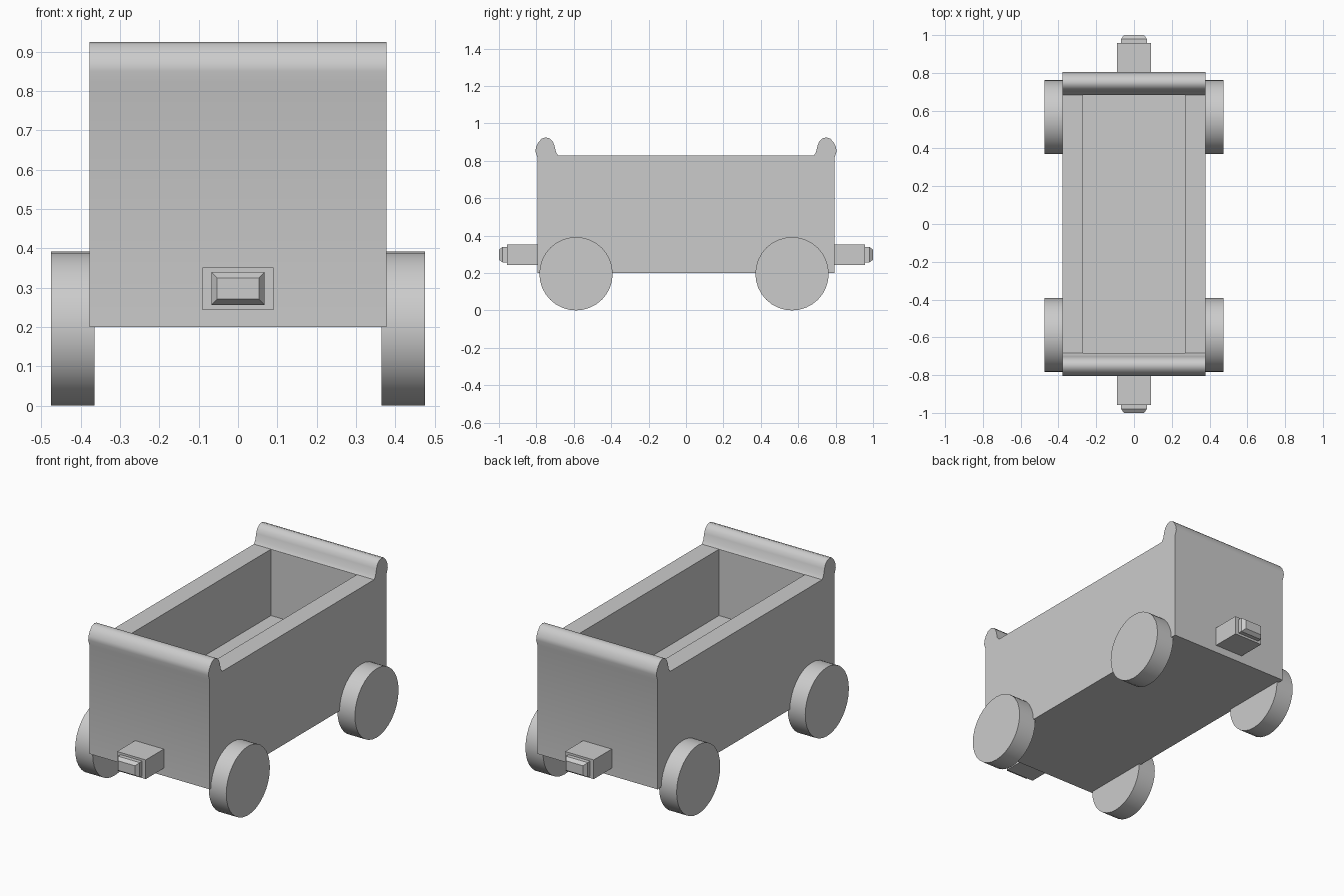
import bpy, bmesh, math
from mathutils import Matrix, Vector

cube = bpy.data.objects.get("Cube")
if cube:
    bpy.data.objects.remove(cube, do_unlink=True)

grey = bpy.data.materials.new("plain grey")
grey.use_nodes = True
colour = (0.6, 0.6, 0.6, 1)
grey.diffuse_color = colour
grey.node_tree.nodes["Principled BSDF"].inputs["Base Color"].default_value = colour


def finish(name, bm):
    """Turn a bmesh into a named, coloured, smoothly shaded object."""
    bmesh.ops.recalc_face_normals(bm, faces=bm.faces)
    mesh = bpy.data.meshes.new(name)
    bm.to_mesh(mesh)
    bm.free()
    mesh.materials.append(grey)
    obj = bpy.data.objects.new(name, mesh)
    bpy.context.collection.objects.link(obj)
    bpy.ops.object.select_all(action="DESELECT")
    obj.select_set(True)
    bpy.context.view_layer.objects.active = obj
    bpy.ops.object.shade_smooth_by_angle(angle=math.radians(32))
    return obj


def add_box(bm, low, high):
    low, high = Vector(low), Vector(high)
    place = Matrix.Translation((low + high) / 2) @ Matrix.Diagonal((*(high - low), 1))
    bmesh.ops.create_cube(bm, size=1, matrix=place)


# Wagon body: side profile with rolled end lips, extruded across the width
half_width = 0.378
lip = [(0.795, 0.82), (0.805, 0.85), (0.802, 0.873), (0.79, 0.897), (0.772, 0.918),
       (0.75, 0.925), (0.73, 0.92), (0.712, 0.903), (0.703, 0.88), (0.695, 0.845),
       (0.682, 0.827)]
end = [(0.795, 0.2)] + lip
profile = end + [(-y, z) for y, z in reversed(end)]
bm = bmesh.new()
side = bm.faces.new([bm.verts.new((-half_width, y, z)) for y, z in profile])
grown = bmesh.ops.extrude_face_region(bm, geom=[side])["geom"]
bmesh.ops.translate(bm, vec=(2 * half_width, 0, 0),
                    verts=[v for v in grown if isinstance(v, bmesh.types.BMVert)])
body = finish("wagon_body", bm)

# Load space cut down into the body
bm = bmesh.new()
add_box(bm, (-0.27, -0.682, 0.45), (0.27, 0.682, 1.1))
cutter = finish("load_space_cutter", bm)
cutter.hide_render = True
cut = body.modifiers.new("load space", "BOOLEAN")
cut.object = cutter
cut.operation = "DIFFERENCE"
cut.solver = "EXACT"
bpy.context.view_layer.objects.active = body
bpy.ops.object.modifier_apply(modifier=cut.name)
bpy.data.objects.remove(cutter, do_unlink=True)

# Four wheels
radius = 0.196
for end_name, y in (("front", -0.588), ("back", 0.567)):
    for side_name, s in (("left", 1), ("right", -1)):
        bm = bmesh.new()
        bmesh.ops.create_cone(bm, cap_ends=True, segments=32, radius1=radius,
                              radius2=radius, depth=0.11,
                              matrix=Matrix.Translation((s * 0.42, y, radius))
                              @ Matrix.Rotation(math.pi / 2, 4, "Y"))
        finish(f"{end_name}_{side_name}_wheel", bm)

# Couplings at both ends: a block with a bevelled button on its tip
for end_name, s in (("front", -1), ("back", 1)):
    bm = bmesh.new()
    add_box(bm, (-0.09, 0.76, 0.243), (0.09, 0.957, 0.352))
    bmesh.ops.scale(bm, vec=(1, s, 1), verts=bm.verts)
    finish(f"{end_name}_coupling_block", bm)

    bm = bmesh.new()
    add_box(bm, (-0.068, 0.94, 0.256), (0.068, 0.98, 0.34))
    tip = max(bm.faces, key=lambda f: f.calc_center_median().y)
    bmesh.ops.inset_individual(bm, faces=[tip], thickness=0.021, depth=0.02)
    bmesh.ops.scale(bm, vec=(1, s, 1), verts=bm.verts)
    finish(f"{end_name}_coupling_button", bm)
